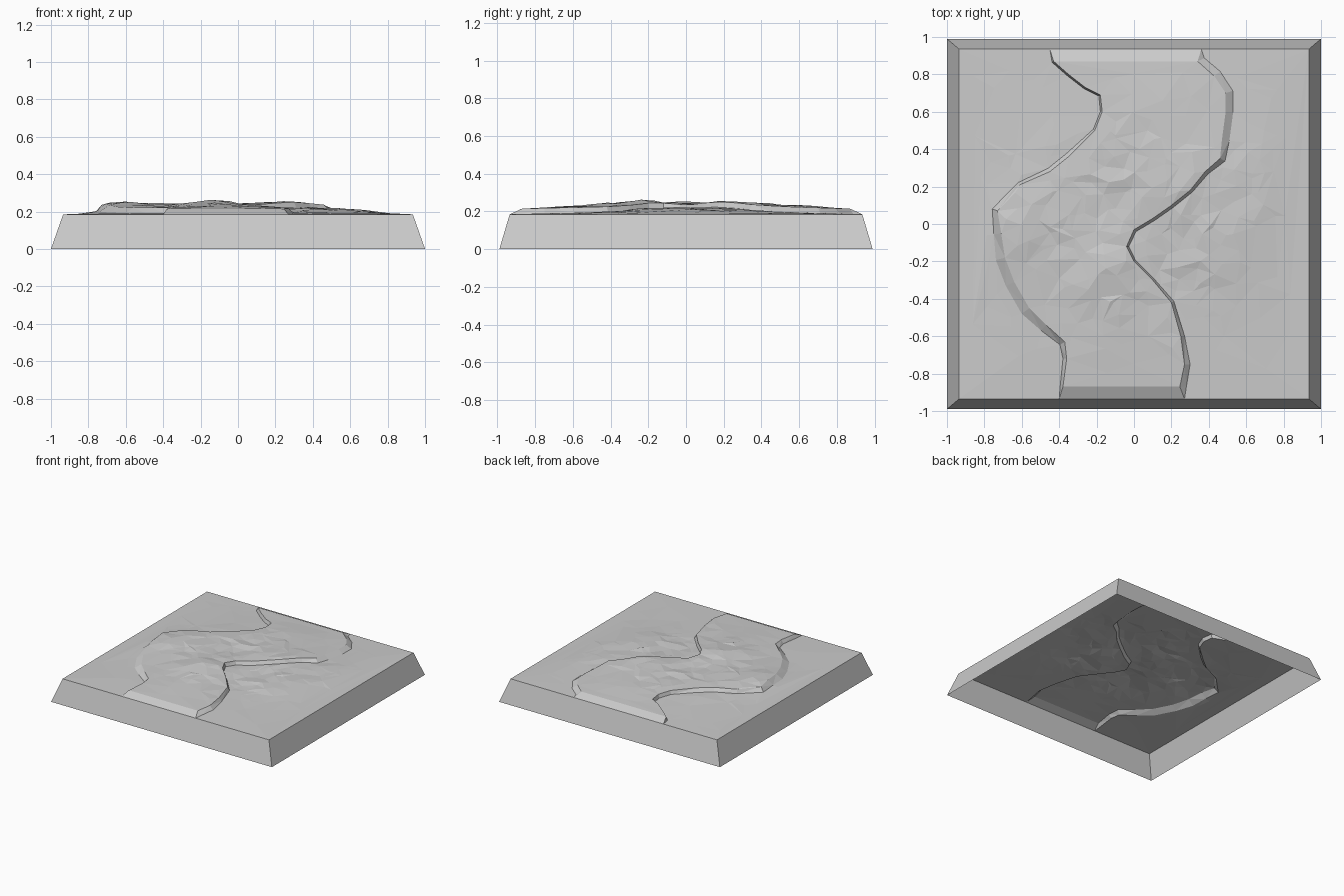
import bpy, bmesh, math, random
from mathutils import Vector
from mathutils.geometry import delaunay_2d_cdt

random.seed(4)
if "Cube" in bpy.data.objects:
    bpy.data.objects.remove(bpy.data.objects["Cube"])

RIM_X, RIM_Y, RIM_Z = 0.935, 0.935, 0.185
CLIFF = 0.028

stone = bpy.data.materials.new("grey stone")
stone.use_nodes = True
stone.diffuse_color = (0.6, 0.6, 0.6, 1)
stone.node_tree.nodes["Principled BSDF"].inputs["Base Color"].default_value = (0.6, 0.6, 0.6, 1)


def make_object(name, bm):
    mesh = bpy.data.meshes.new(name)
    bm.to_mesh(mesh)
    bm.free()
    mesh.materials.append(stone)
    obj = bpy.data.objects.new(name, mesh)
    bpy.context.collection.objects.link(obj)
    return obj


# Cliff tops from front to back: x, y, width of the slope below
left_cliff = [
    (-.4, -RIM_Y, 0), (-.38, -.87, .015), (-.36, -.72, .02), (-.37, -.63, .03),
    (-.47, -.54, .04), (-.56, -.45, .05), (-.64, -.31, .05), (-.69, -.18, .05),
    (-.71, -.05, .04), (-.73, .07, .03), (-.61, .21, .015), (-.45, .28, .02),
    (-.35, .36, .02), (-.21, .5, .01), (-.17, .6, .01), (-.18, .69, .01),
    (-.26, .73, .01), (-.35, .8, .01), (-.43, .87, .01), (-.45, RIM_Y, 0)]
right_cliff = [
    (.27, -RIM_Y, 0), (.245, -.87, .035), (.27, -.75, .03), (.25, -.6, .02),
    (.2, -.42, .015), (.1, -.3, .01), (0, -.2, .01), (-.04, -.12, .012),
    (0, -.03, .015), (.1, .03, .015), (.2, .1, .015), (.3, .18, .015),
    (.38, .28, .02), (.46, .35, .03), (.47, .45, .04), (.49, .6, .04),
    (.49, .7, .04), (.43, .79, .04), (.34, .87, .04), (.36, RIM_Y, 0)]

# Broad hills: x, y, height, radius
hills = [(-.15, -.24, .033, .22), (.24, .24, .024, .22), (-.62, -.02, .03, .22),
         (-.2, .2, .017, .3), (.45, -.1, .027, .28), (.1, .55, .012, .25),
         (.62, .3, .012, .25), (-.5, .4, .008, .25), (-.1, -.55, .01, .25)]


def edge_fade(x, y, reach):
    return max(0, min(1, (RIM_X - abs(x)) / reach, (RIM_Y - abs(y)) / reach))


def ground(x, y):
    swell = sum(h * math.exp(-((x - a) ** 2 + (y - b) ** 2) / r ** 2) for a, b, h, r in hills)
    return RIM_Z + (swell + 0.006) * edge_fade(x, y, 0.25)


def raised(x, y):
    return ground(x, y) + CLIFF * edge_fade(x, y, 0.065)


def slope_foot(path, side):
    foot = []
    for i, (x, y, w) in enumerate(path):
        a, b = path[max(i - 1, 0)], path[min(i + 1, len(path) - 1)]
        d = Vector((b[0] - a[0], b[1] - a[1])).normalized()
        foot.append((x + side * d.y * w, y - side * d.x * w))
    return foot


def inside(x, y, loop):
    hit = False
    for (ax, ay), (bx, by) in zip(loop, loop[1:] + loop[:1]):
        if (ay > y) != (by > y) and x < ax + (y - ay) * (bx - ax) / (by - ay):
            hit = not hit
    return hit


points, heights, edges = [], [], []


def add_chain(chain, height):
    start = len(points)
    for x, y in chain:
        points.append(Vector((x, y)))
        heights.append(height(x, y))
    edges.extend((i, i + 1) for i in range(start, len(points) - 1))
    return start


# Rim corners and cliff lines, both the tops and the feet
for sx in (-1, 1):
    add_chain([(sx * RIM_X, -RIM_Y), (sx * RIM_X, RIM_Y)], lambda x, y: RIM_Z)
tops = [[(x, y) for x, y, w in path] for path in (left_cliff, right_cliff)]
feet = [slope_foot(left_cliff, -1), slope_foot(right_cliff, 1)]
starts = [add_chain(top, raised) for top in tops]
for foot in feet:
    add_chain(foot[1:-1], ground)
edges += [(starts[0] + 1, starts[1] + 1),
          (starts[0] + len(left_cliff) - 2, starts[1] + len(right_cliff) - 2)]

# Scattered ground points, rough in the middle and calm near the rim
plateau = tops[0] + tops[1][::-1]
lines = [Vector(p) for chain in tops + feet for p in chain]
lines += [(Vector(a) + Vector(b)) / 2 for c in tops + feet for a, b in zip(c, c[1:])]
steps = 23
for i in range(steps):
    for j in range(steps):
        x = (i / (steps - 1) * 2 - 1) * 0.84 + random.uniform(-.035, .035)
        y = (j / (steps - 1) * 2 - 1) * 0.8 + random.uniform(-.035, .035)
        rough = max(0, 1.1 - math.hypot(x, y * 1.1) ** 2 * 1.5)
        if random.random() > 0.25 + rough:
            continue
        if min((p - Vector((x, y))).length for p in lines) < 0.035:
            continue
        z = (raised if inside(x, y, plateau) else ground)(x, y)
        points.append(Vector((x, y)))
        heights.append(z + random.uniform(-.007, .007) * min(rough, 1))

# Terrain surface
verts, _, faces, origins, _, _ = delaunay_2d_cdt(points, edges, [], 0, 1e-5)
bm = bmesh.new()
made = []
for p, origin in zip(verts, origins):
    z = heights[origin[0]] if origin else ground(p.x, p.y)
    made.append(bm.verts.new((p.x, p.y, z)))
for face in faces:
    bm.faces.new([made[i] for i in face])
bmesh.ops.recalc_face_normals(bm, faces=bm.faces)
if sum(f.normal.z for f in bm.faces) < 0:
    bmesh.ops.reverse_faces(bm, faces=bm.faces)
make_object("terrain", bm)

# Sloping walls around an open underside
bm = bmesh.new()
corners = [(-1, -1), (1, -1), (1, 1), (-1, 1)]
low = [bm.verts.new((x, y * 0.99, 0)) for x, y in corners]
high = [bm.verts.new((x * RIM_X, y * RIM_Y, RIM_Z)) for x, y in corners]
for i in range(4):
    k = (i + 1) % 4
    bm.faces.new((low[i], low[k], high[k], high[i]))
make_object("base_walls", bm)
